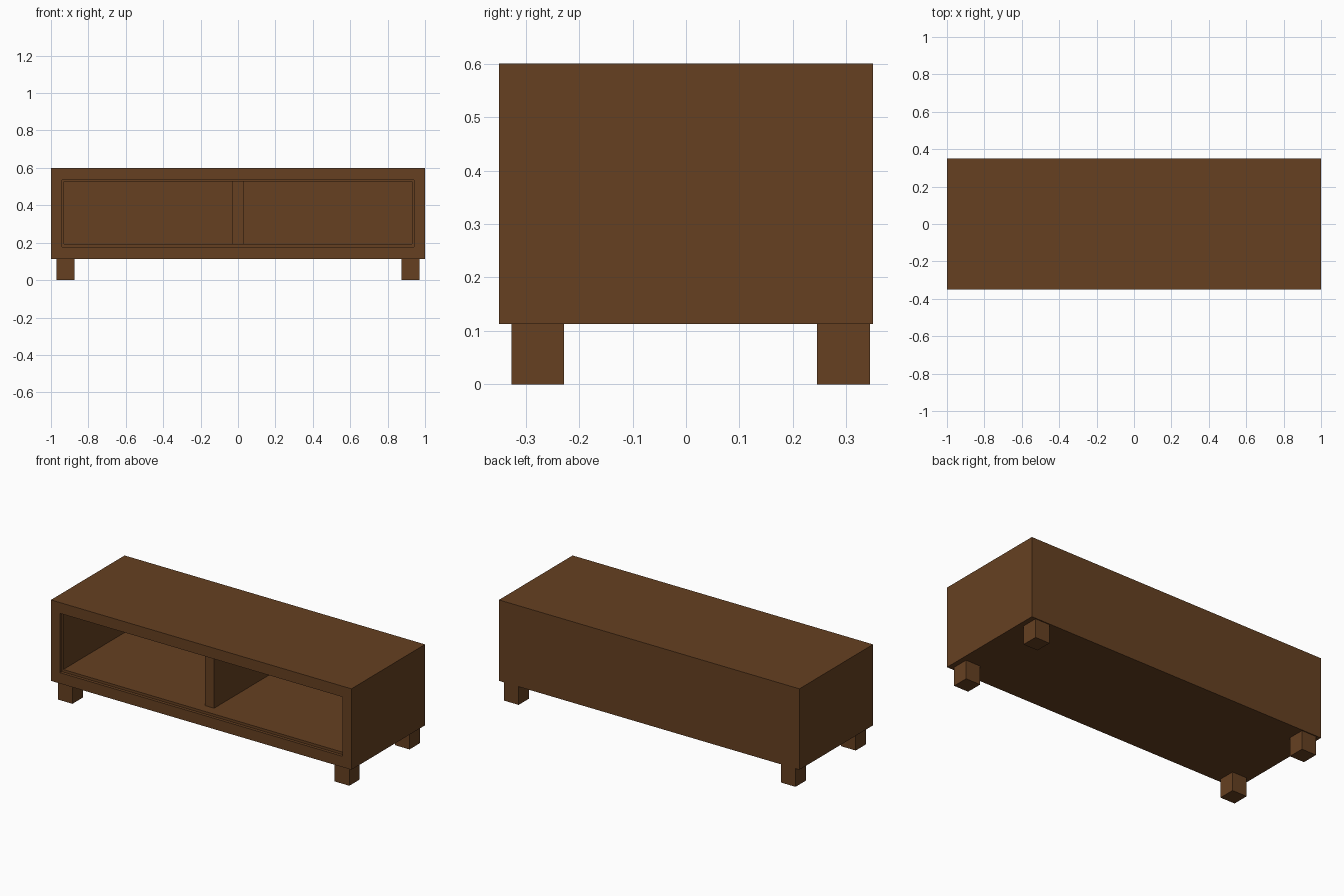
import bpy
import bmesh

if "Cube" in bpy.data.objects:
    bpy.data.objects.remove(bpy.data.objects["Cube"])

wood = bpy.data.materials.new("brown wood")
wood.diffuse_color = (0.133, 0.0513, 0.0153, 1)
wood.use_nodes = True
wood.node_tree.nodes["Principled BSDF"].inputs["Base Color"].default_value = wood.diffuse_color


def finish(name, bm):
    bmesh.ops.recalc_face_normals(bm, faces=bm.faces)
    mesh = bpy.data.meshes.new(name)
    bm.to_mesh(mesh)
    bm.free()
    mesh.materials.append(wood)
    obj = bpy.data.objects.new(name, mesh)
    bpy.context.collection.objects.link(obj)
    return obj


def box(name, x0, x1, y0, y1, z0, z1):
    bm = bmesh.new()
    bmesh.ops.create_cube(bm, size=1)
    for v in bm.verts:
        v.co = (x1 if v.co.x > 0 else x0,
                y1 if v.co.y > 0 else y0,
                z1 if v.co.z > 0 else z0)
    return finish(name, bm)


# Cabinet shell: rectangles skinned from the back, round the front, into the cavity
# each ring: half width, bottom, top, depth position
rings = [
    (1.0, 0.113, 0.6, 0.35),       # outer back
    (1.0, 0.113, 0.6, -0.35),      # outer front
    (0.94, 0.178, 0.535, -0.35),   # opening
    (0.94, 0.178, 0.535, -0.332),  # small rebate
    (0.93, 0.193, 0.526, -0.332),  # inner opening
    (0.93, 0.193, 0.526, 0.32),    # inside of back panel
]
bm = bmesh.new()
loops = [[bm.verts.new(p) for p in ((-w, y, b), (w, y, b), (w, y, t), (-w, y, t))]
         for w, b, t, y in rings]
for a, c in zip(loops, loops[1:]):
    for i in range(4):
        j = (i + 1) % 4
        bm.faces.new((a[i], a[j], c[j], c[i]))
bm.faces.new(loops[0])
bm.faces.new(loops[-1])
finish("cabinet_shell", bm)

# Centre divider, set back from the front
box("centre_divider", -0.03, 0.03, -0.27, 0.32, 0.193, 0.526)

# Four block feet
for side, x0, x1 in (("left", -0.97, -0.873), ("right", 0.873, 0.97)):
    for end, y0, y1 in (("front", -0.327, -0.228), ("back", 0.245, 0.344)):
        box(f"{end}_{side}_foot", x0, x1, y0, y1, 0, 0.113)
